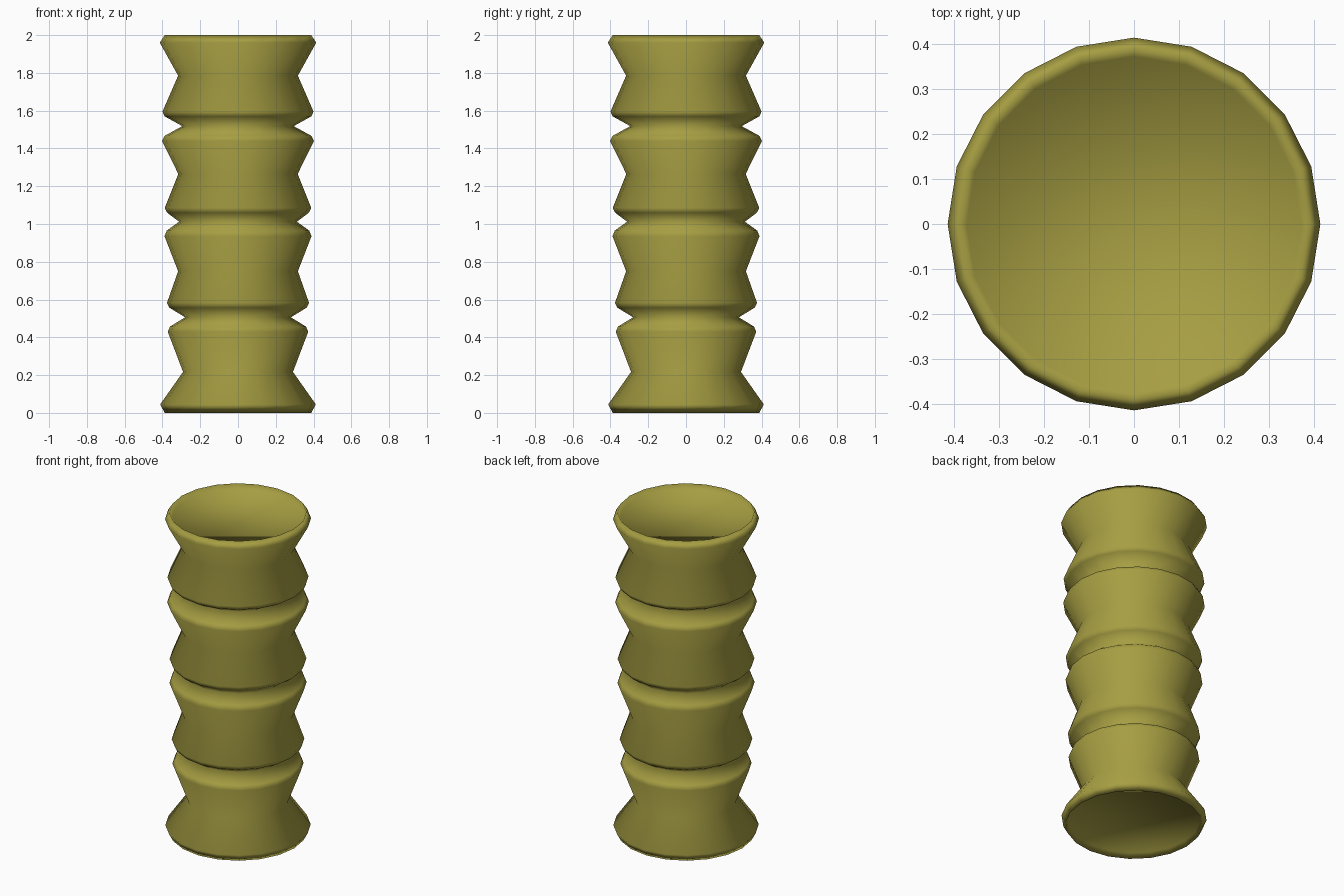
import bpy, bmesh, math

if "Cube" in bpy.data.objects:
    bpy.data.objects.remove(bpy.data.objects["Cube"])

SIDES = 20
# Outline of the turned column, from recessed base to recessed top: (radius, height)
PROFILE = [
    (0.372, 0.03), (0.388, 0.0), (0.412, 0.045), (0.291, 0.217),
    (0.372, 0.43), (0.36, 0.457), (0.28, 0.506), (0.363, 0.557), (0.376, 0.583),
    (0.317, 0.75),
    (0.389, 0.935), (0.377, 0.965), (0.312, 1.012), (0.375, 1.06), (0.388, 1.085),
    (0.316, 1.265),
    (0.402, 1.44), (0.388, 1.467), (0.295, 1.518), (0.388, 1.57), (0.40, 1.595),
    (0.317, 1.785),
    (0.414, 1.96), (0.388, 2.0), (0.372, 1.97),
]

# Column body: one ring per outline point, bridged and capped
bm = bmesh.new()
rings = []
for r, z in PROFILE:
    rings.append([bm.verts.new((r * math.cos(2 * math.pi * i / SIDES),
                                r * math.sin(2 * math.pi * i / SIDES), z))
                  for i in range(SIDES)])
for low, high in zip(rings, rings[1:]):
    for i in range(SIDES):
        j = (i + 1) % SIDES
        bm.faces.new((low[i], low[j], high[j], high[i]))
bm.faces.new(rings[0][::-1])
bm.faces.new(rings[-1])
for face in bm.faces:
    face.smooth = True
mesh = bpy.data.meshes.new("ribbed_column")
bm.to_mesh(mesh)
bm.free()

column = bpy.data.objects.new("ribbed_column", mesh)
bpy.context.collection.objects.link(column)

# Olive colour
olive = bpy.data.materials.new("olive")
olive.diffuse_color = (0.38, 0.34, 0.055, 1)
olive.use_nodes = True
olive.node_tree.nodes["Principled BSDF"].inputs["Base Color"].default_value = olive.diffuse_color
mesh.materials.append(olive)
